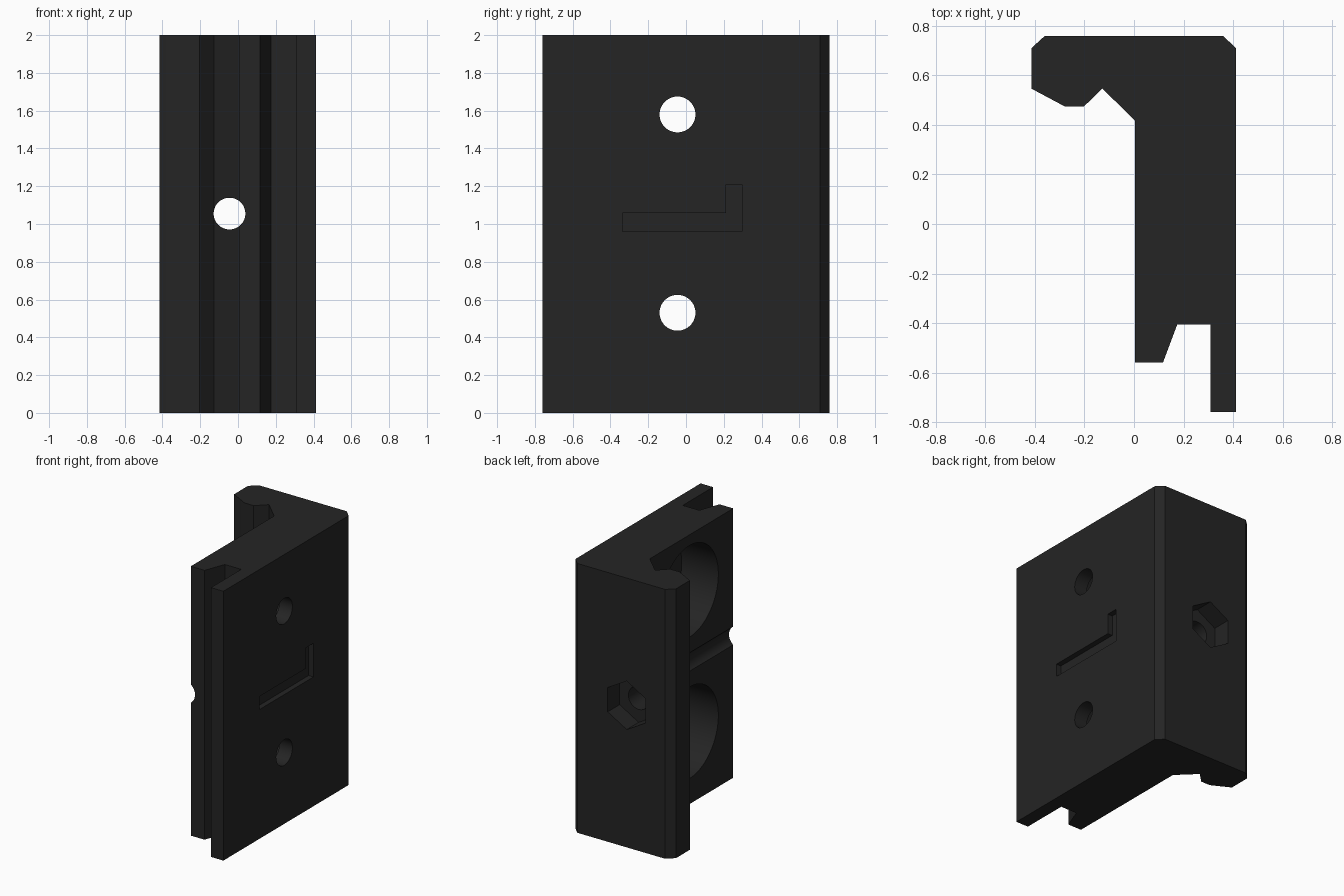
import bpy, bmesh, math
from mathutils import Matrix, Vector

if "Cube" in bpy.data.objects:
    bpy.data.objects.remove(bpy.data.objects["Cube"])


def prism(name, points, axis_map, depth):
    """Extrude a closed 2D outline; axis_map turns (u, v, w) into xyz."""
    bm = bmesh.new()
    low = [bm.verts.new(axis_map(u, v, depth[0])) for u, v in points]
    high = [bm.verts.new(axis_map(u, v, depth[1])) for u, v in points]
    bm.faces.new(low)
    bm.faces.new(high)
    n = len(points)
    for i in range(n):
        j = (i + 1) % n
        bm.faces.new((low[i], low[j], high[j], high[i]))
    bmesh.ops.recalc_face_normals(bm, faces=bm.faces)
    mesh = bpy.data.meshes.new(name)
    bm.to_mesh(mesh)
    bm.free()
    obj = bpy.data.objects.new(name, mesh)
    bpy.context.collection.objects.link(obj)
    return obj


def ring(cu, cv, r, n, start=0.0):
    return [(cu + r * math.cos(start + 2 * math.pi * i / n),
             cv + r * math.sin(start + 2 * math.pi * i / n)) for i in range(n)]


along_z = lambda u, v, w: (u, v, w)
along_x = lambda u, v, w: (w, u, v)
along_y = lambda u, v, w: (u, w, v)

# Hooked bracket body
profile = [(-0.36, 0.76), (0.36, 0.76), (0.412, 0.71), (0.412, -0.76),
           (0.31, -0.76), (0.31, -0.405), (0.175, -0.405), (0.117, -0.56),
           (0.004, -0.56), (0.004, 0.418), (-0.128, 0.547), (-0.203, 0.474),
           (-0.278, 0.474), (-0.415, 0.547), (-0.415, 0.71)]
body = prism("bracket_body", profile, along_z, (0, 2))

cutters = []
# Magnet pockets on the inner face with push-out holes behind them
for z in (0.53, 1.58):
    cutters.append(prism("magnet_pocket_cutter", ring(-0.045, z, 0.34, 96),
                         along_x, (-0.1, 0.305)))
    cutters.append(prism("through_hole_cutter", ring(-0.045, z, 0.095, 48),
                         along_x, (0.2, 0.6)))

# Screw hole through the hook, grooving the inner face, and its nut recess
cutters.append(prism("screw_hole_cutter", ring(-0.045, 1.055, 0.084, 48),
                     along_y, (-1, 1)))
cutters.append(prism("nut_recess_cutter", ring(-0.045, 1.055, 0.18, 6, math.pi / 6),
                     along_y, (0.62, 0.9)))

# Shallow angled mark on the outer face
mark = [(-0.335, 0.96), (0.297, 0.96), (0.297, 1.21), (0.212, 1.21),
        (0.212, 1.057), (-0.335, 1.057)]
cutters.append(prism("mark_cutter", mark, along_x, (0.372, 0.6)))

for c in cutters:
    c.hide_render = True
    m = body.modifiers.new("cut", 'BOOLEAN')
    m.operation = 'DIFFERENCE'
    m.solver = 'EXACT'
    m.object = c

# Bake the cuts and drop the helpers
bpy.context.view_layer.update()
baked = bpy.data.meshes.new_from_object(
    body.evaluated_get(bpy.context.evaluated_depsgraph_get()))
body.modifiers.clear()
body.data = baked
for c in cutters:
    bpy.data.objects.remove(c, do_unlink=True)

# Black plastic
mat = bpy.data.materials.new("black_plastic")
mat.diffuse_color = (0.018, 0.018, 0.018, 1)
mat.use_nodes = True
mat.node_tree.nodes["Principled BSDF"].inputs["Base Color"].default_value = mat.diffuse_color
baked.materials.clear()
baked.materials.append(mat)

bpy.context.view_layer.objects.active = body
body.select_set(True)
bpy.ops.object.shade_smooth_by_angle(angle=math.radians(30))
